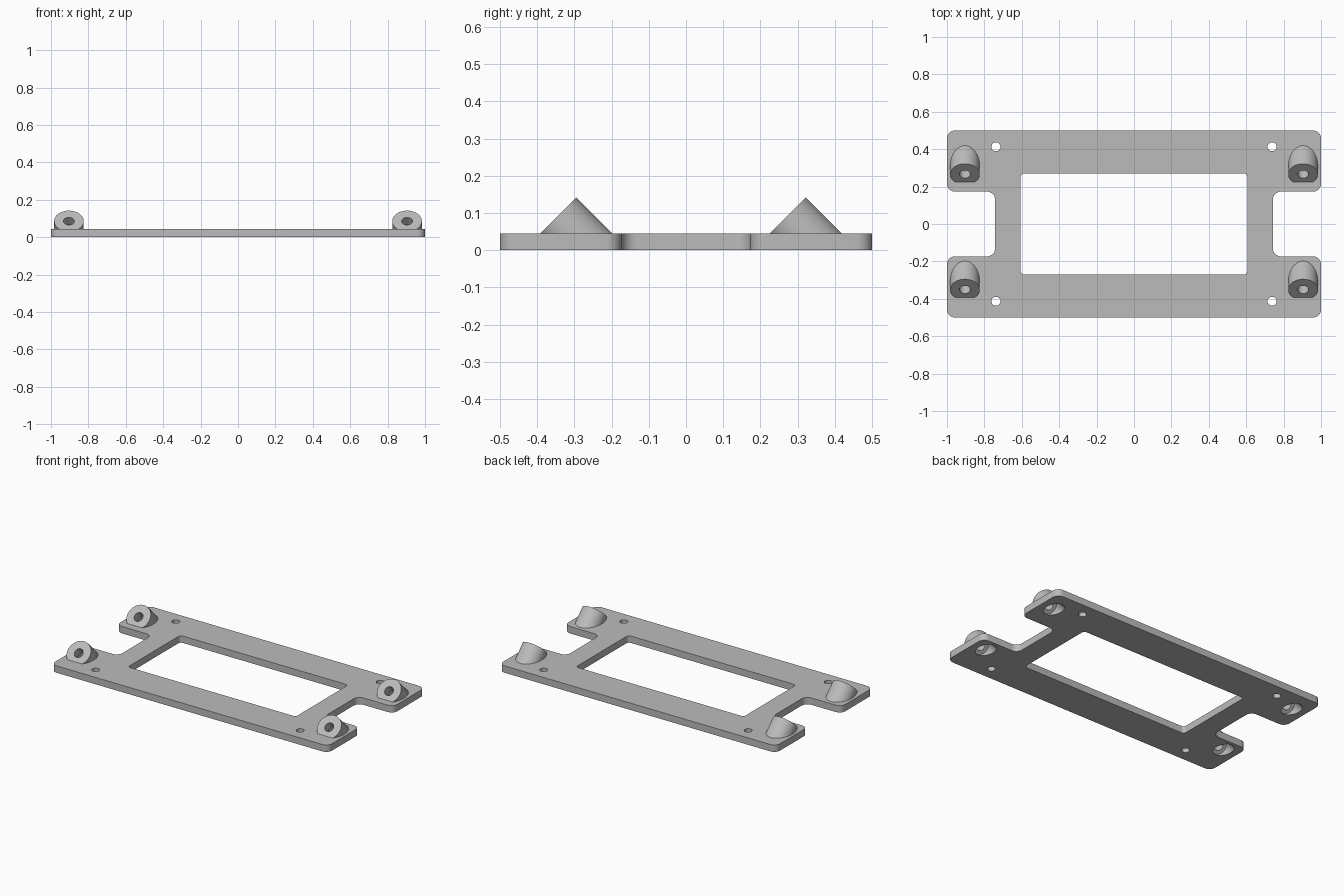
import bpy, bmesh
from math import sin, cos, pi
from mathutils import Vector, Matrix

THICK = 0.045
AXIS = Vector((0, -1, 1)).normalized()      # bosses lean 45 degrees to the front
BOSS_R = 0.079
BOSS_X = 0.904
PEAK_Z = 0.142

if "Cube" in bpy.data.objects:
    bpy.data.objects.remove(bpy.data.objects["Cube"])

grey = bpy.data.materials.new("plain grey")
grey.use_nodes = True
colour = (0.5, 0.5, 0.5, 1)
grey.diffuse_color = colour
grey.node_tree.nodes["Principled BSDF"].inputs["Base Color"].default_value = colour


def make_object(name, bm):
    bmesh.ops.recalc_face_normals(bm, faces=bm.faces)
    mesh = bpy.data.meshes.new(name)
    bm.to_mesh(mesh)
    bm.free()
    mesh.materials.append(grey)
    ob = bpy.data.objects.new(name, mesh)
    bpy.context.collection.objects.link(ob)
    return ob


def rounded(points, r, steps=8):
    """Round each right-angled corner of a closed outline."""
    pts = [Vector(p) for p in points]
    out = []
    for i, p in enumerate(pts):
        before = (pts[i - 1] - p).normalized()
        after = (pts[(i + 1) % len(pts)] - p).normalized()
        for k in range(steps + 1):
            t = k / steps * pi / 2
            out.append(p + r * ((1 - sin(t)) * before + (1 - cos(t)) * after))
    return out


def add_prism(bm, outline, z0, z1):
    face = bm.faces.new([bm.verts.new((p.x, p.y, z0)) for p in outline])
    res = bmesh.ops.extrude_face_region(bm, geom=[face])
    verts = [v for v in res["geom"] if isinstance(v, bmesh.types.BMVert)]
    bmesh.ops.translate(bm, verts=verts, vec=(0, 0, z1 - z0))


def add_cylinder(bm, r, start, end, segments=48):
    start, end = Vector(start), Vector(end)
    turn = (end - start).to_track_quat("Z", "Y").to_matrix().to_4x4()
    bmesh.ops.create_cone(bm, cap_ends=True, segments=segments, radius1=r, radius2=r,
                          depth=(end - start).length,
                          matrix=Matrix.Translation((start + end) / 2) @ turn)


def combine(target, tool, operation):
    mod = target.modifiers.new(operation.lower(), "BOOLEAN")
    mod.object, mod.operation, mod.solver = tool, operation, "EXACT"
    bpy.context.view_layer.objects.active = target
    bpy.ops.object.modifier_apply(modifier=mod.name)
    bpy.data.objects.remove(tool)


# Plate with a notch in each end
bm = bmesh.new()
nx, ny = 0.743, 0.173
half = [(1, -0.5), (1, -ny), (nx, -ny), (nx, ny), (1, ny), (1, 0.5)]
add_prism(bm, rounded(half + [(-x, -y) for x, y in half], 0.042), 0, THICK)
plate = make_object("mounting_plate", bm)

# Central window and four screw holes
bm = bmesh.new()
wx, wy = 0.606, 0.27
add_prism(bm, rounded([(wx, -wy), (wx, wy), (-wx, wy), (-wx, -wy)], 0.02), -0.1, 0.2)
for x in (-0.738, 0.738):
    for y in (-0.413, 0.413):
        add_cylinder(bm, 0.024, (x, y, -0.1), (x, y, 0.2), 32)
combine(plate, make_object("plate_openings", bm), "DIFFERENCE")

# Leaning bosses, each with a screw bore and a wider bore from below
bosses, bores, wide_bores = bmesh.new(), bmesh.new(), bmesh.new()
drop = BOSS_R * AXIS.z
for x in (-BOSS_X, BOSS_X):
    for peak_y in (-0.295, 0.322):
        face = Vector((x, peak_y - drop, PEAK_Z - drop))
        add_cylinder(bosses, BOSS_R, face, face - AXIS * 0.3)
        add_cylinder(bores, 0.029, face + AXIS * 0.1, face - AXIS * 0.3, 32)
        add_cylinder(wide_bores, 0.052, face - AXIS * 0.055, face - AXIS * 0.3)
cut = bmesh.ops.bisect_plane(bosses, geom=bosses.verts[:] + bosses.edges[:] + bosses.faces[:],
                             plane_co=(0, 0, THICK / 2), plane_no=(0, 0, -1), clear_outer=True)
rim = [e for e in cut["geom_cut"] if isinstance(e, bmesh.types.BMEdge)]
bmesh.ops.holes_fill(bosses, edges=rim)
combine(plate, make_object("bosses", bosses), "UNION")
combine(plate, make_object("screw_bores", bores), "DIFFERENCE")
combine(plate, make_object("wide_bores", wide_bores), "DIFFERENCE")

# Smooth curved walls, keep crisp edges
bpy.ops.object.select_all(action="DESELECT")
plate.select_set(True)
bpy.context.view_layer.objects.active = plate
bpy.ops.object.shade_smooth_by_angle(angle=pi / 6)
